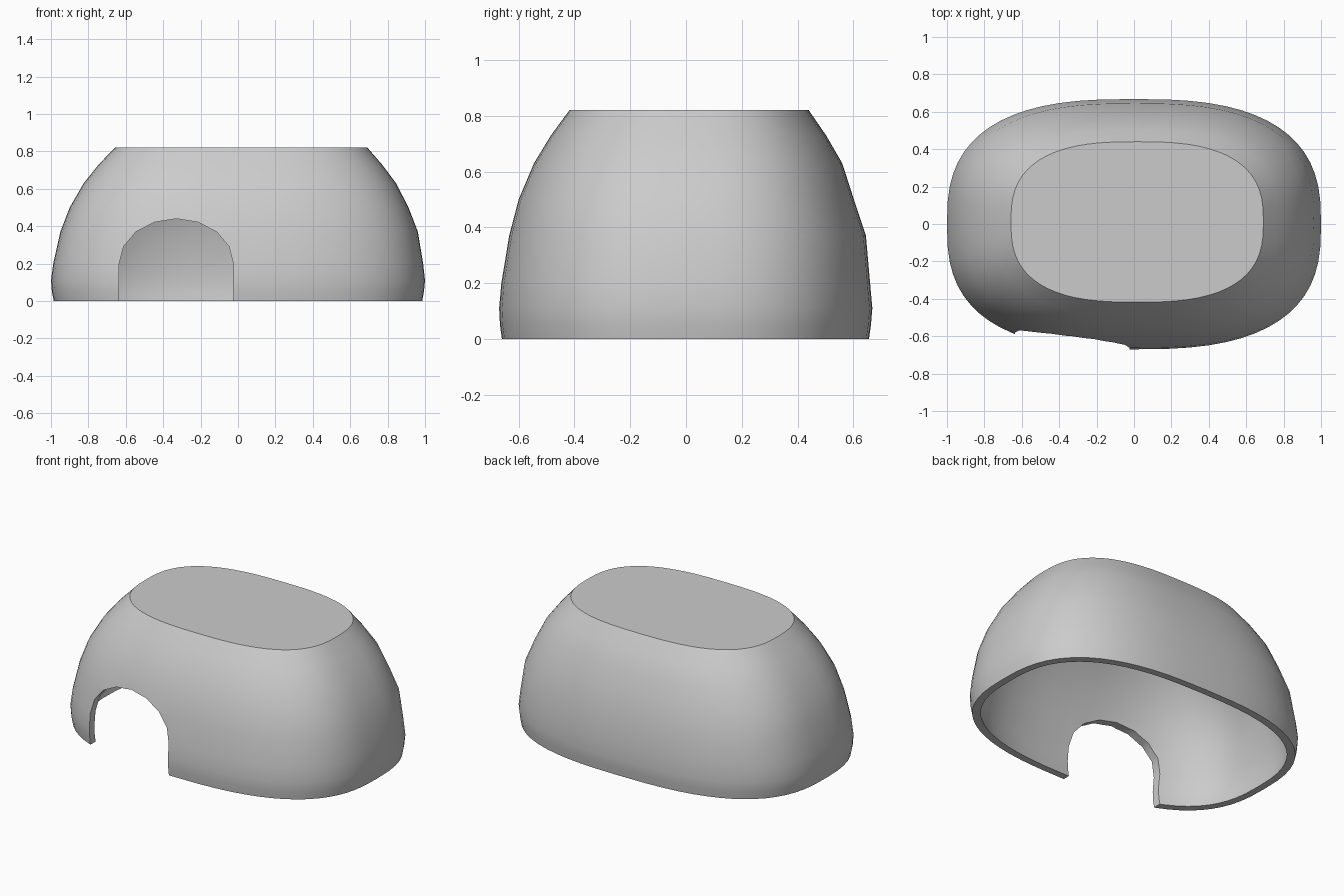
import bpy
import bmesh
import math

cube = bpy.data.objects.get("Cube")
if cube:
    bpy.data.objects.remove(cube, do_unlink=True)

SIDES = 64
SQUARENESS = 2.7
WALL = 0.045

# Outer wall: height, right (-x), left (+x), front (-y), back (+y)
LEVELS = [
    (0.00, -0.985, 0.985, -0.660, 0.656),
    (0.05, -0.995, 0.994, -0.667, 0.663),
    (0.11, -1.0, 1.0, -0.67, 0.668),
    (0.20, -0.988, 0.99, -0.662, 0.66),
    (0.37, -0.95, 0.962, -0.634, 0.645),
    (0.50, -0.9, 0.912, -0.6, 0.602),
    (0.63, -0.825, 0.845, -0.545, 0.56),
    (0.73, -0.745, 0.77, -0.484, 0.502),
    (0.82, -0.658, 0.692, -0.418, 0.44),
]


def make_object(name, bm):
    bmesh.ops.recalc_face_normals(bm, faces=bm.faces)
    mesh = bpy.data.meshes.new(name)
    bm.to_mesh(mesh)
    bm.free()
    obj = bpy.data.objects.new(name, mesh)
    bpy.context.collection.objects.link(obj)
    return obj


def rounded_ring(bm, level, inset):
    """Superellipse ring of vertices at one height."""
    z, x0, x1, y0, y1 = level
    rx, ry = (x1 - x0) / 2 - inset, (y1 - y0) / 2 - inset
    ring = []
    for i in range(SIDES):
        a = math.tau * i / SIDES
        c, s = math.cos(a), math.sin(a)
        x = math.copysign(abs(c) ** (2 / SQUARENESS), c) * rx
        y = math.copysign(abs(s) ** (2 / SQUARENESS), s) * ry
        ring.append(bm.verts.new((x + (x0 + x1) / 2, y + (y0 + y1) / 2, z)))
    return ring


def bridge(bm, a, b):
    for i in range(SIDES):
        j = (i + 1) % SIDES
        bm.faces.new((a[i], a[j], b[j], b[i]))


# Hollow shell: outer wall, inner wall, bottom rim and flat roof
bm = bmesh.new()
top = LEVELS[-1][0]
outer = [rounded_ring(bm, lv, 0) for lv in LEVELS]
inner = [rounded_ring(bm, (lv[0] * (top - WALL) / top, *lv[1:]), WALL) for lv in LEVELS]
for wall in (outer, inner):
    for low, high in zip(wall, wall[1:]):
        bridge(bm, low, high)
    bm.faces.new(wall[-1])
bridge(bm, outer[0], inner[0])
shell = make_object("hollow_shell", bm)

# Arched doorway cutter, reaching through the front wall only
bm = bmesh.new()
CENTRE, HALF, SPRING, RISE = -0.33, 0.305, 0.2, 0.24
outline = [(CENTRE + HALF, -0.2)]
for i in range(9):
    a = math.pi * i / 8
    outline.append((CENTRE + HALF * math.cos(a), SPRING + RISE * math.sin(a)))
outline.append((CENTRE - HALF, -0.2))
face = bm.faces.new([bm.verts.new((x, -1, z)) for x, z in outline])
grown = bmesh.ops.extrude_face_region(bm, geom=[face])["geom"]
moved = [v for v in grown if isinstance(v, bmesh.types.BMVert)]
bmesh.ops.translate(bm, verts=moved, vec=(0, 1, 0))
cutter = make_object("doorway_cutter", bm)
cutter.hide_render = True

cut = shell.modifiers.new("doorway", "BOOLEAN")
cut.operation = "DIFFERENCE"
cut.solver = "EXACT"
cut.object = cutter
bpy.ops.object.select_all(action="DESELECT")
bpy.context.view_layer.objects.active = shell
shell.select_set(True)
bpy.ops.object.modifier_apply(modifier=cut.name)
bpy.data.objects.remove(cutter, do_unlink=True)

# Plain grey finish, smooth walls with crisp roof and doorway edges
grey = bpy.data.materials.new("light_grey")
grey.use_nodes = True
colour = (0.6, 0.6, 0.6, 1)
grey.diffuse_color = colour
grey.node_tree.nodes["Principled BSDF"].inputs["Base Color"].default_value = colour
shell.data.materials.clear()
shell.data.materials.append(grey)
bpy.ops.object.shade_smooth_by_angle(angle=math.radians(30))
